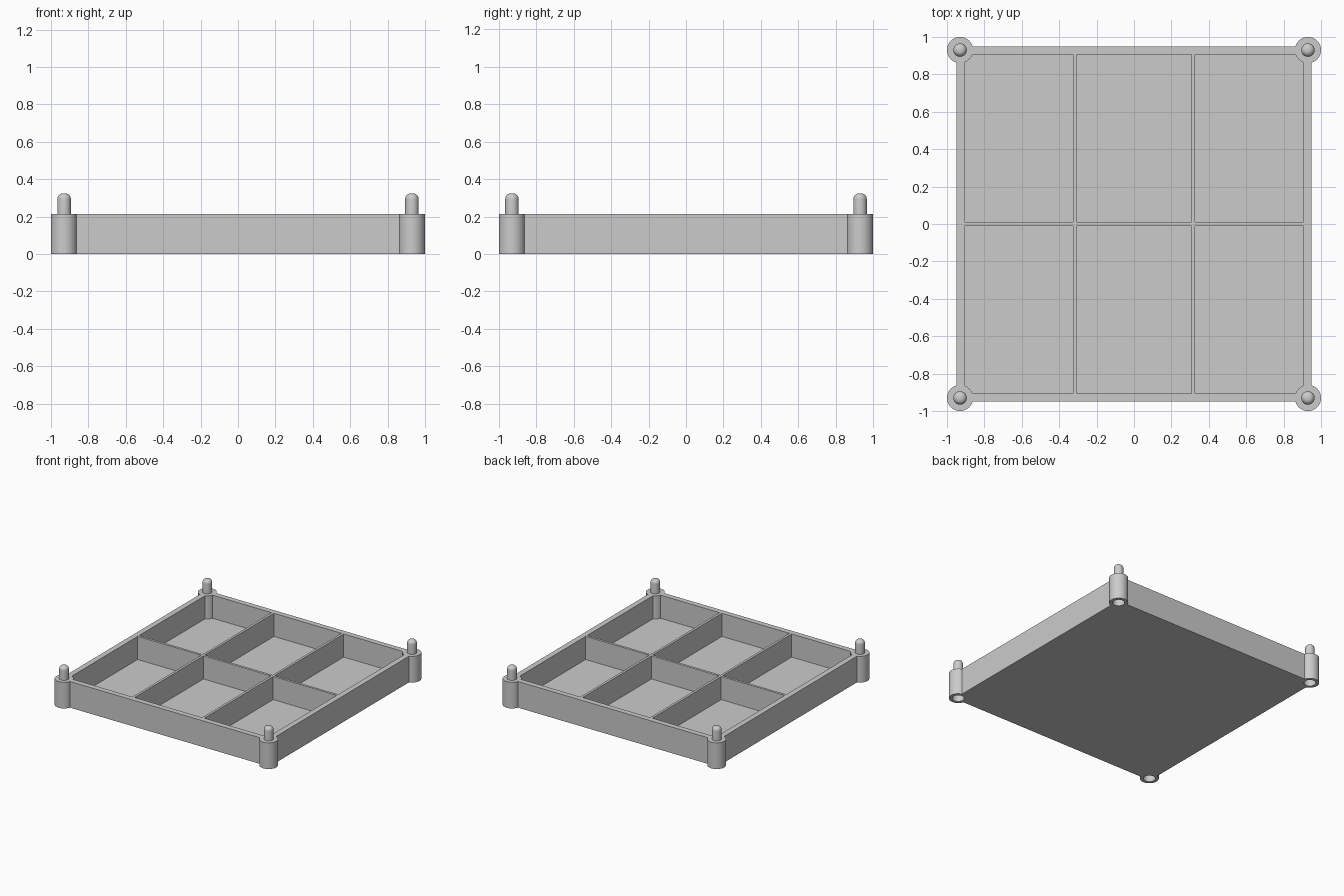
import bpy
import bmesh
import math
from mathutils import Matrix

if "Cube" in bpy.data.objects:
    bpy.data.objects.remove(bpy.data.objects["Cube"], do_unlink=True)

HEIGHT = 0.215      # tray and post height
FLOOR = 0.025       # floor thickness
OUTER = 0.95        # half width of the tray
INNER = 0.905       # half width inside the rim
CORNER = 0.93       # post centre
CORNERS = [(x, y) for x in (-CORNER, CORNER) for y in (-CORNER, CORNER)]

grey = bpy.data.materials.new("light_grey_plastic")
grey.use_nodes = True
colour = (0.6, 0.6, 0.6, 1)
grey.diffuse_color = colour
grey.node_tree.nodes["Principled BSDF"].inputs["Base Color"].default_value = colour


def make_object(name, bm):
    bmesh.ops.recalc_face_normals(bm, faces=bm.faces)
    mesh = bpy.data.meshes.new(name)
    bm.to_mesh(mesh)
    bm.free()
    mesh.materials.append(grey)
    obj = bpy.data.objects.new(name, mesh)
    bpy.context.collection.objects.link(obj)
    return obj


def add_box(bm, x0, x1, y0, y1, z0, z1):
    move = Matrix.Translation(((x0 + x1) / 2, (y0 + y1) / 2, (z0 + z1) / 2))
    scale = Matrix.Diagonal((x1 - x0, y1 - y0, z1 - z0, 1))
    bmesh.ops.create_cube(bm, size=1, matrix=move @ scale)


def add_cylinder(bm, x, y, radius, z0, z1):
    bmesh.ops.create_cone(bm, cap_ends=True, segments=48, radius1=radius,
                          radius2=radius, depth=z1 - z0,
                          matrix=Matrix.Translation((x, y, (z0 + z1) / 2)))


def select_only(obj):
    bpy.ops.object.select_all(action='DESELECT')
    obj.select_set(True)
    bpy.context.view_layer.objects.active = obj


def combine(target, tool, operation):
    tool.hide_render = True
    select_only(target)
    mod = target.modifiers.new(operation.lower(), 'BOOLEAN')
    mod.operation = operation
    mod.solver = 'EXACT'
    mod.object = tool
    bpy.ops.object.modifier_apply(modifier=mod.name)
    bpy.data.objects.remove(tool, do_unlink=True)


# Tray block
bm = bmesh.new()
add_box(bm, -OUTER, OUTER, -OUTER, OUTER, 0, HEIGHT)
tray = make_object("compartment_tray", bm)

# Six open compartments, leaving thin dividers
bm = bmesh.new()
for x0, x1 in ((-INNER, -0.327), (-0.307, 0.307), (0.327, INNER)):
    for y0, y1 in ((-INNER, -0.01), (0.01, INNER)):
        add_box(bm, x0, x1, y0, y1, FLOOR, HEIGHT + 0.1)
combine(tray, make_object("compartment_cutter", bm), 'DIFFERENCE')

# Corner posts joined to the rim
bm = bmesh.new()
for x, y in CORNERS:
    add_cylinder(bm, x, y, 0.07, 0, HEIGHT)
combine(tray, make_object("corner_posts", bm), 'UNION')

# Stacking sockets under the posts
bm = bmesh.new()
for x, y in CORNERS:
    add_cylinder(bm, x, y, 0.045, -0.1, 0.12)
combine(tray, make_object("socket_cutter", bm), 'DIFFERENCE')
select_only(tray)
bpy.ops.object.shade_smooth_by_angle(angle=math.radians(30))

# Round-topped stacking pegs
PEG_RADIUS, PEG_TOP, ROUND = 0.036, 0.324, 0.03
profile = [(0, HEIGHT - 0.01), (PEG_RADIUS, HEIGHT - 0.01)]
for i in range(9):
    a = i / 8 * math.pi / 2
    profile.append((PEG_RADIUS - ROUND + ROUND * math.cos(a),
                    PEG_TOP - ROUND + ROUND * math.sin(a)))
profile.append((0, PEG_TOP))

for x, y in CORNERS:
    bm = bmesh.new()
    verts = [bm.verts.new((r, 0, z)) for r, z in profile]
    edges = [bm.edges.new(pair) for pair in zip(verts, verts[1:])]
    bmesh.ops.spin(bm, geom=verts + edges, cent=(0, 0, 0), axis=(0, 0, 1),
                   angle=math.tau, steps=32)
    bmesh.ops.remove_doubles(bm, verts=bm.verts, dist=0.0001)
    bmesh.ops.translate(bm, verts=bm.verts, vec=(x, y, 0))
    side = "left" if x > 0 else "right"
    end = "front" if y < 0 else "back"
    peg = make_object(f"{end}_{side}_peg", bm)
    select_only(peg)
    bpy.ops.object.shade_smooth_by_angle(angle=math.radians(40))
